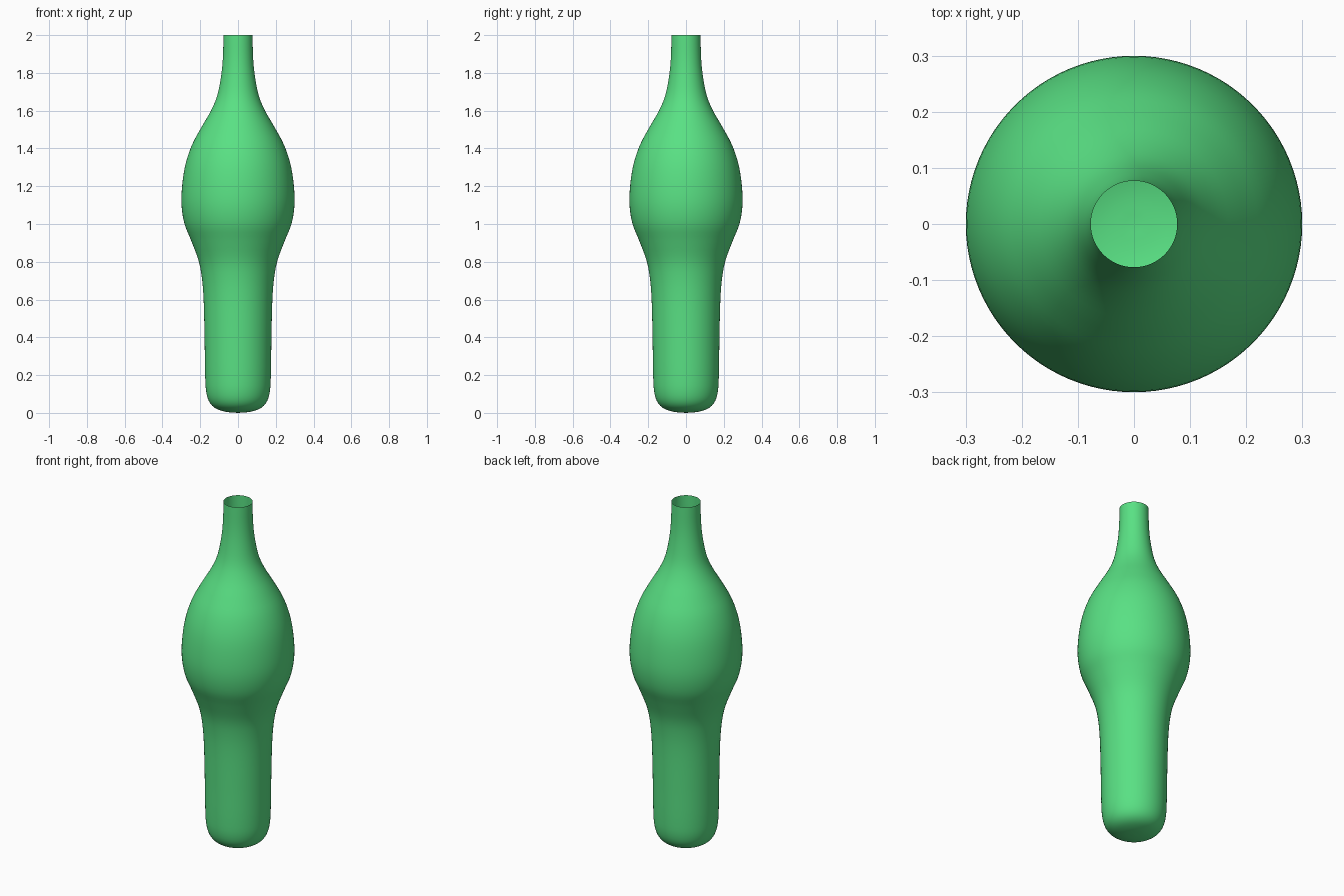
import bpy
import bmesh
import math
from mathutils import Vector

cube = bpy.data.objects.get("Cube")
if cube:
    bpy.data.objects.remove(cube, do_unlink=True)

# Green glass colour
green = bpy.data.materials.new("bottle_green")
colour = (0.10, 0.75, 0.23, 1)
green.diffuse_color = colour
green.use_nodes = True
green.node_tree.nodes["Principled BSDF"].inputs["Base Color"].default_value = colour

# Outline as (radius, height), from the base centre up to the open rim
outline = [(0, 0), (0.06, 0.005), (0.115, 0.022), (0.15, 0.055), (0.168, 0.11),
           (0.174, 0.2), (0.177, 0.4), (0.182, 0.6), (0.192, 0.72), (0.21, 0.81),
           (0.247, 0.91), (0.283, 1.0), (0.299, 1.1), (0.295, 1.21), (0.277, 1.32),
           (0.243, 1.42), (0.195, 1.51), (0.143, 1.6), (0.11, 1.68), (0.09, 1.78),
           (0.08, 1.88), (0.077, 2.0)]


def smooth_path(points, steps):
    """Catmull-Rom curve through the points."""
    pts = [Vector(p) for p in points]
    pts = [2 * pts[0] - pts[1]] + pts + [2 * pts[-1] - pts[-2]]
    path = []
    for a, b, c, d in zip(pts, pts[1:], pts[2:], pts[3:]):
        for i in range(steps):
            t = i / steps
            path.append(0.5 * (2 * b + (c - a) * t + (2 * a - 5 * b + 4 * c - d) * t ** 2
                               + (3 * b - a - 3 * c + d) * t ** 3))
    return path + [pts[-2]]


# Bottle body: one thin wall spun around the z axis, open at the top
bm = bmesh.new()
verts = [bm.verts.new((p.x, 0, p.y)) for p in smooth_path(outline, 4)]
edges = [bm.edges.new(pair) for pair in zip(verts, verts[1:])]
bmesh.ops.spin(bm, geom=verts + edges, cent=(0, 0, 0), axis=(0, 0, 1),
               angle=math.tau, steps=96, use_merge=True)
bmesh.ops.remove_doubles(bm, verts=bm.verts, dist=0.0005)
bmesh.ops.recalc_face_normals(bm, faces=bm.faces)
# Make sure the wall faces outward
widest = max(bm.faces, key=lambda f: f.calc_center_median().xy.length)
if widest.normal.xy.dot(widest.calc_center_median().xy) < 0:
    bmesh.ops.reverse_faces(bm, faces=bm.faces)
for face in bm.faces:
    face.smooth = True
mesh = bpy.data.meshes.new("bottle")
bm.to_mesh(mesh)
bm.free()
mesh.materials.append(green)
bottle = bpy.data.objects.new("bottle", mesh)
bpy.context.collection.objects.link(bottle)
